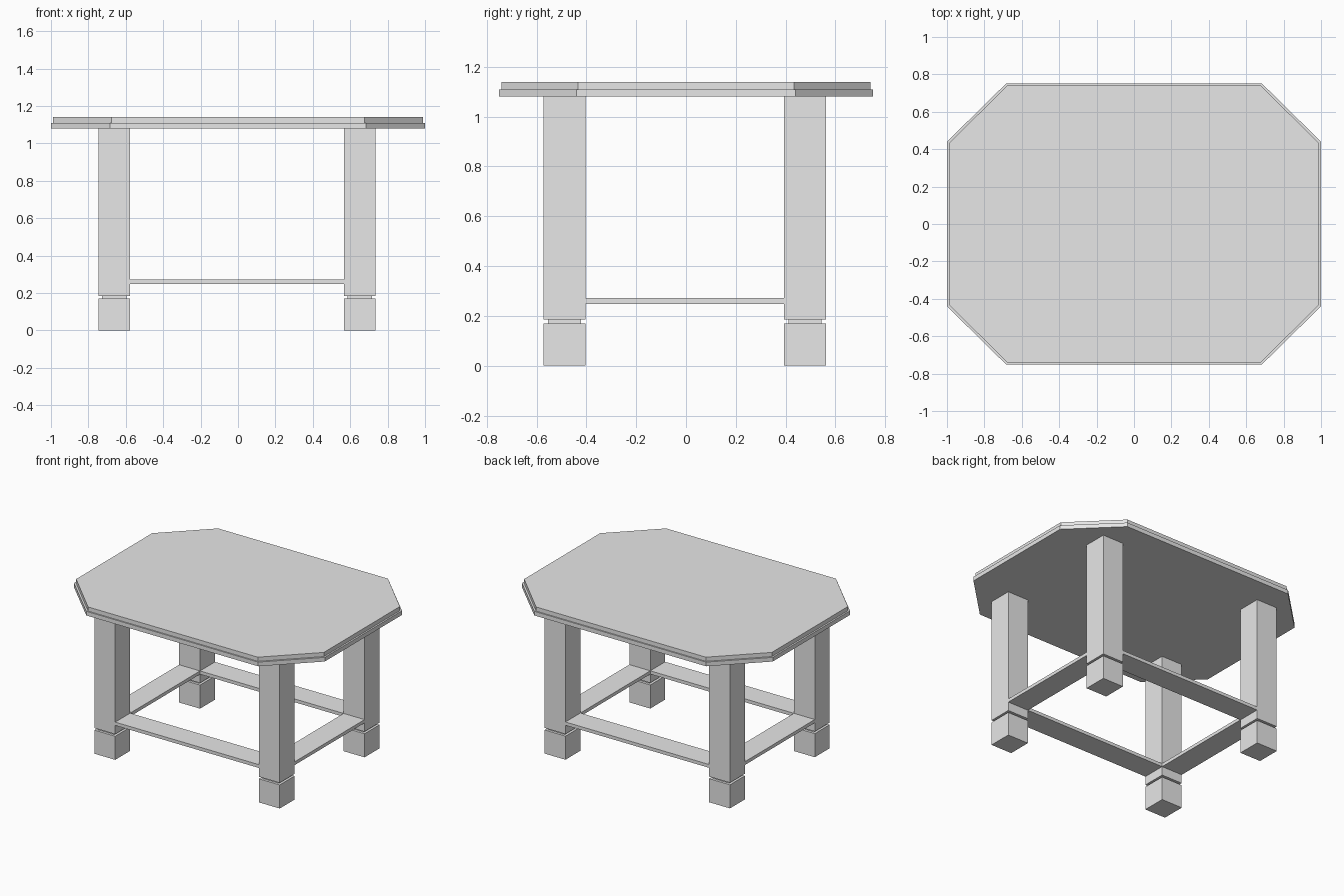
import bpy
import bmesh

cube = bpy.data.objects.get("Cube")
if cube:
    bpy.data.objects.remove(cube, do_unlink=True)

# Single plain grey
GREY = (0.8, 0.8, 0.8, 1)
grey = bpy.data.materials.new("plain_grey")
grey.use_nodes = True
grey.diffuse_color = GREY
grey.node_tree.nodes["Principled BSDF"].inputs["Base Color"].default_value = GREY


def prism(bm, outline, z0, z1):
    """Extrude a flat outline from z0 up to z1."""
    face = bm.faces.new([bm.verts.new((x, y, z0)) for x, y in outline])
    out = bmesh.ops.extrude_face_region(bm, geom=[face])
    top = [v for v in out["geom"] if isinstance(v, bmesh.types.BMVert)]
    bmesh.ops.translate(bm, vec=(0, 0, z1 - z0), verts=top)


def rect(x, y, inset=0.0):
    (x0, x1), (y0, y1) = x, y
    i = inset
    return [(x0 + i, y0 + i), (x1 - i, y0 + i), (x1 - i, y1 - i), (x0 + i, y1 - i)]


def octagon(hx, hy, cx, cy):
    """Rectangle of half sizes hx, hy with corners cut at cx, cy."""
    return [(cx, -hy), (hx, -cy), (hx, cy), (cx, hy),
            (-cx, hy), (-hx, cy), (-hx, -cy), (-cx, -hy)]


def make(name, prisms):
    bm = bmesh.new()
    for p in prisms:
        prism(bm, *p)
    bmesh.ops.recalc_face_normals(bm, faces=bm.faces)
    mesh = bpy.data.meshes.new(name)
    bm.to_mesh(mesh)
    bm.free()
    mesh.materials.append(grey)
    obj = bpy.data.objects.new(name, mesh)
    bpy.context.collection.objects.link(obj)


# Two-step tabletop with cut corners
make("tabletop_lower", [(octagon(1.0, 0.75, 0.685, 0.44), 1.08, 1.11)])
make("tabletop_upper", [(octagon(0.988, 0.741, 0.677, 0.433), 1.11, 1.14)])

# Square legs, each with a recessed neck above a foot block
SIDES = {"right": (-0.745, -0.578), "left": (0.567, 0.734)}
ENDS = {"front": (-0.573, -0.403), "back": (0.393, 0.563)}
FOOT_Z, SHAFT_Z, TOP_Z = 0.17, 0.185, 1.08
for end, y in ENDS.items():
    for side, x in SIDES.items():
        make(f"{end}_{side}_leg", [
            (rect(x, y), 0, FOOT_Z),
            (rect(x, y, 0.018), FOOT_Z, SHAFT_Z),
            (rect(x, y), SHAFT_Z, TOP_Z),
        ])

# Thin flat stretchers, as wide as the legs
RAIL = (0.248, 0.272)
inner_x = (SIDES["right"][1], SIDES["left"][0])
inner_y = (ENDS["front"][1], ENDS["back"][0])
for end, y in ENDS.items():
    make(f"{end}_stretcher", [(rect(inner_x, y), *RAIL)])
for side, x in SIDES.items():
    make(f"{side}_stretcher", [(rect(x, inner_y), *RAIL)])
